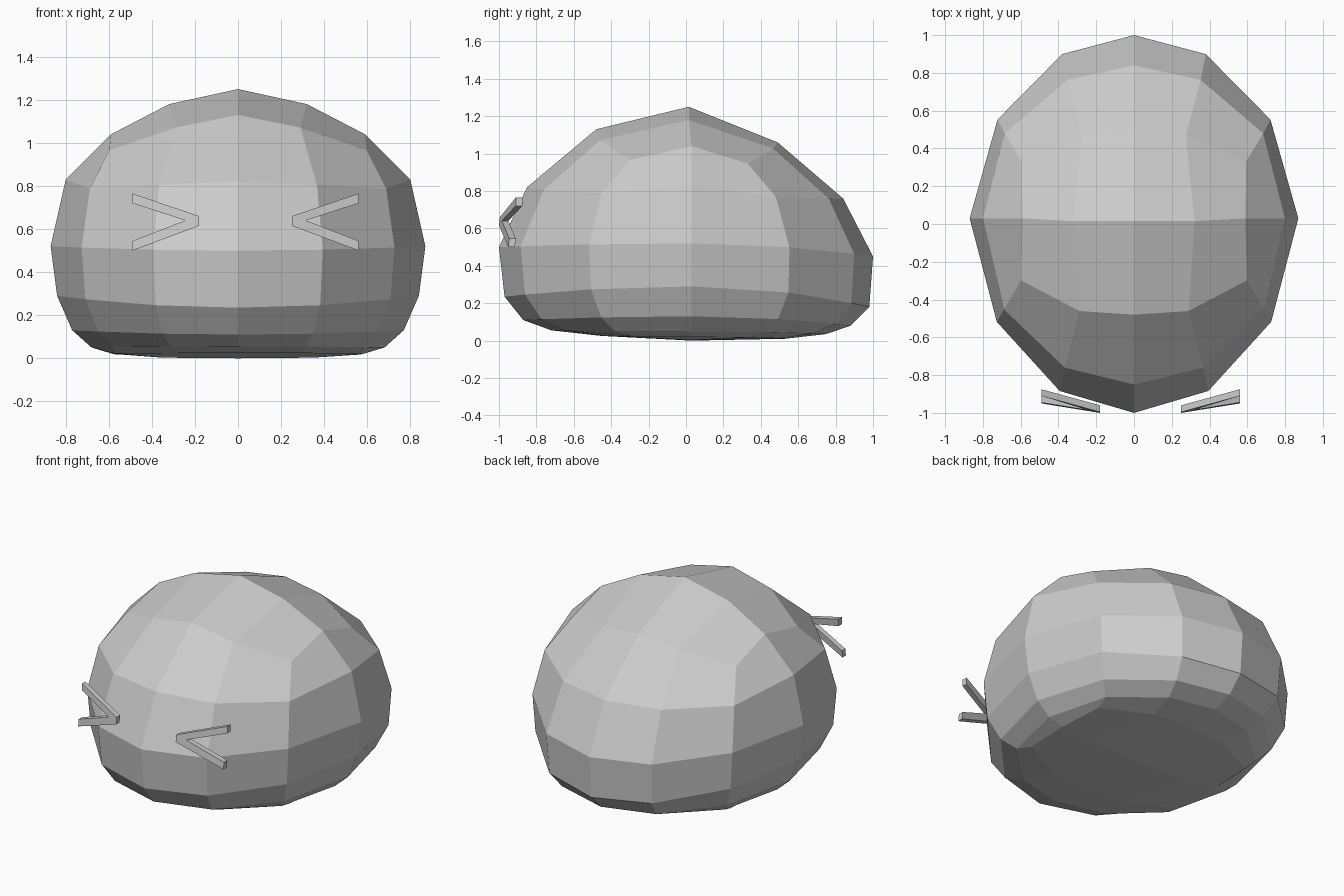
import bpy, bmesh
from math import sin, cos, radians

if "Cube" in bpy.data.objects:
    bpy.data.objects.remove(bpy.data.objects["Cube"])


def finish(name, bm):
    bmesh.ops.recalc_face_normals(bm, faces=bm.faces[:])
    me = bpy.data.meshes.new(name)
    bm.to_mesh(me)
    bm.free()
    ob = bpy.data.objects.new(name, me)
    bpy.context.collection.objects.link(ob)
    return ob


# Body: box-topology dome made of stacked 12-sided rings
# front y, front z, side x, side z, back y, back z, corner bulge, corner drop
RINGS = [
    (-.48, 1.13, .59, 1.04, .49, 1.06, .20, .10),
    (-.85, .82, .80, .83, .84, .76, .02, .04),
    (-1.0, .50, .87, .52, 1.0, .45, -.01, 0),
    (-.97, .235, .84, .29, .98, .18, 0, 0),
    (-.87, .11, .77, .13, .88, .08, 0, 0),
    (-.72, .055, .68, .05, .75, .035, .02, 0),
    (-.45, .025, .58, .02, .53, .01, .16, 0),
]
MID_Y = .03
ANGLES = (0, 27, 57.5, 90, 57, 26, 0)
WEIGHT = (0, .4, 1, 0, 1, .3, 0)       # how much the corner bulge applies


def ring_points(fy, fz, sx, sz, by, bz, bulge, drop):
    pts = []
    for i, (a, w) in enumerate(zip(ANGLES, WEIGHT)):
        c, s = cos(radians(a)), sin(radians(a))
        y, z = (fy, fz) if i <= 3 else (by, bz)
        k = 1 + bulge * w
        pts.append((sx * s * k, MID_Y + (y - MID_Y) * c * k,
                    z * c * c + sz * s * s - drop * w))
    return pts + [(-x, y, z) for x, y, z in pts[5:0:-1]]


bm = bmesh.new()
rings = [[bm.verts.new(p) for p in ring_points(*r)] for r in RINGS]
for a, b in zip(rings, rings[1:]):
    for i in range(12):
        j = (i + 1) % 12
        bm.faces.new((a[i], a[j], b[j], b[i]))


# Top and bottom caps: four by two grids inside the end rings
def cap(r, y, qx, qz, cz):
    mid = [r[9]] + [bm.verts.new(p) for p in ((-qx, y, qz), (0, y, cz), (qx, y, qz))] + [r[3]]
    front = [r[i] for i in (10, 11, 0, 1, 2)]
    back = [r[i] for i in (8, 7, 6, 5, 4)]
    for p, q in ((front, mid), (mid, back)):
        for i in range(4):
            bm.faces.new((p[i], p[i + 1], q[i + 1], q[i]))


cap(rings[0], .015, .32, 1.18, 1.25)
cap(rings[-1], .03, .35, .003, 0)
finish("body", bm)

# Squinting eyes: slanted chevrons floating at the front
CHEVRON = [(.25, -1.0, .615), (.56, -.95, .50), (.56, -.945, .545), (.315, -.985, .64),
           (.56, -.91, .72), (.56, -.91, .765), (.25, -.995, .66)]


def eye(name, mirrored):
    bm = bmesh.new()
    vs = [bm.verts.new((.07 - x if mirrored else x, y, z)) for x, y, z in CHEVRON]
    for f in ((0, 3, 6), (0, 1, 2, 3), (3, 4, 5, 6)):
        bm.faces.new([vs[i] for i in f])
    front = bm.faces[:]
    ext = bmesh.ops.extrude_face_region(bm, geom=front, use_keep_orig=True)
    moved = [g for g in ext["geom"] if isinstance(g, bmesh.types.BMVert)]
    bmesh.ops.translate(bm, verts=moved, vec=(0, .035, 0))
    finish(name, bm)


eye("right_eye", False)
eye("left_eye", True)
